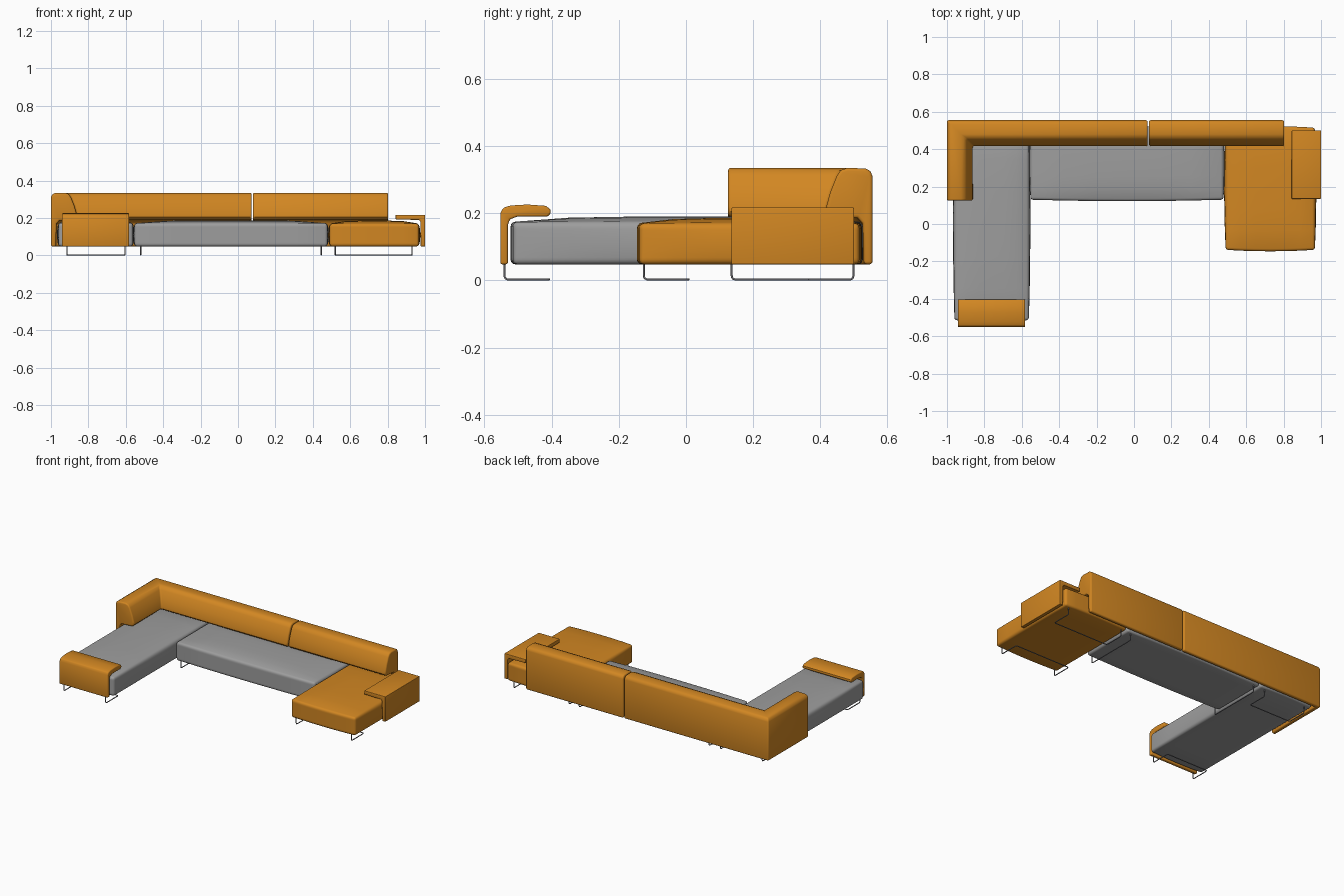
import bpy
import bmesh
import math
from mathutils import Vector

cube = bpy.data.objects.get("Cube")
if cube:
    bpy.data.objects.remove(cube, do_unlink=True)


def material(name, colour):
    mat = bpy.data.materials.new(name)
    mat.use_nodes = True
    mat.diffuse_color = (*colour, 1)
    mat.node_tree.nodes["Principled BSDF"].inputs["Base Color"].default_value = (*colour, 1)
    return mat


ORANGE = material("orange fabric", (0.64, 0.24, 0.016))
GREY = material("grey fabric", (0.34, 0.34, 0.34))
METAL = material("dark metal", (0.2, 0.2, 0.22))


def finish(bm, name, mat, rounding):
    """Round the hard edges, then make a smooth shaded object."""
    bmesh.ops.recalc_face_normals(bm, faces=bm.faces)
    hard = [e for e in bm.edges if e.calc_face_angle(0) > math.radians(45)]
    bmesh.ops.bevel(bm, geom=hard, offset=rounding, segments=3, profile=0.5,
                    affect='EDGES', clamp_overlap=True)
    mesh = bpy.data.meshes.new(name)
    bm.to_mesh(mesh)
    bm.free()
    mesh.materials.append(mat)
    obj = bpy.data.objects.new(name, mesh)
    bpy.context.collection.objects.link(obj)
    bpy.ops.object.select_all(action='DESELECT')
    obj.select_set(True)
    bpy.context.view_layer.objects.active = obj
    bpy.ops.object.shade_smooth_by_angle(angle=math.radians(40))
    return obj


def cushion(name, mat, x, y, z, crown=0.016, bulge=0.008):
    """Upholstered block with a crowned top and slightly bowed sides."""
    bm = bmesh.new()
    bmesh.ops.create_cube(bm, size=2)
    bmesh.ops.subdivide_edges(bm, edges=bm.edges[:], cuts=5, use_grid_fill=True)
    for v in bm.verts:
        u, w, t = v.co
        rise = (t + 1) / 2
        px = (x[0] + x[1]) / 2 + u * (x[1] - x[0]) / 2 + u * bulge * (1 - w * w) * (1 - t * t)
        py = (y[0] + y[1]) / 2 + w * (y[1] - y[0]) / 2 + w * bulge * (1 - u * u)
        pz = z[0] + rise * (z[1] - z[0]) + rise * crown * (1 - u ** 4) * (1 - w ** 4)
        v.co = (px, py, pz)
    return finish(bm, name, mat, 0.014)


def sweep(name, profile, stations, rounding=0.009):
    """Carry a (depth, height) profile along stations of (position, inward direction)."""
    bm = bmesh.new()
    rings = [[bm.verts.new((p[0] + n[0] * d, p[1] + n[1] * d, h)) for d, h in profile]
             for p, n in stations]
    count = len(profile)
    for a, b in zip(rings, rings[1:]):
        for i in range(count):
            j = (i + 1) % count
            bm.faces.new((a[i], a[j], b[j], b[i]))
    bm.faces.new(rings[0])
    bm.faces.new(rings[-1])
    return finish(bm, name, ORANGE, rounding)


def runner(name, corners, radius=0.012):
    """Bent metal wire with rounded corners."""
    pts = [Vector(c) for c in corners]
    path = [pts[0]]
    for a, b, c in zip(pts, pts[1:], pts[2:]):
        p, q = b + (a - b).normalized() * radius, b + (c - b).normalized() * radius
        for k in range(5):
            t = k / 4
            path.append(p * (1 - t) ** 2 + b * 2 * t * (1 - t) + q * t * t)
    path.append(pts[-1])
    curve = bpy.data.curves.new(name, 'CURVE')
    curve.dimensions = '3D'
    curve.bevel_depth = 0.003
    curve.bevel_resolution = 2
    spline = curve.splines.new('POLY')
    spline.points.add(len(path) - 1)
    for point, co in zip(spline.points, path):
        point.co = (*co, 1)
    curve.materials.append(METAL)
    bpy.context.collection.objects.link(bpy.data.objects.new(name, curve))


# Seats
cushion("chaise_seat", GREY, (-0.96, -0.562), (-0.514, 0.518), (0.048, 0.174))
cushion("middle_seat", GREY, (-0.553, 0.478), (0.13, 0.515), (0.048, 0.172))
cushion("end_seat", ORANGE, (0.49, 0.967), (-0.138, 0.515), (0.048, 0.17))

# Backrests: thin rear panel carrying a sloped cushion
BACK = [(0, 0.048), (0, 0.31), (0.006, 0.325), (0.02, 0.333), (0.075, 0.335),
        (0.095, 0.328), (0.107, 0.31), (0.125, 0.265), (0.137, 0.222), (0.138, 0.205),
        (0.125, 0.19), (0.045, 0.186), (0.03, 0.17), (0.026, 0.048)]
sweep("straight_backrest", BACK, [((0.08, 0.555), (0, -1)), ((0.803, 0.555), (0, -1))])
sweep("corner_backrest", BACK, [((0.073, 0.555), (0, -1)), ((-1, 0.555), (1, -1)),
                                ((-1, 0.125), (1, 0))])

# Folded armrests: upright panel with a flat shelf over the seat
SHELF = [(0, 0.048), (0, 0.217), (0.157, 0.217), (0.157, 0.192), (0.032, 0.19),
         (0.025, 0.18), (0.023, 0.048)]
sweep("side_armrest", SHELF, [((1, 0.135), (-1, 0)), ((1, 0.5), (-1, 0))], 0.003)
SOFT = [(0, 0.048), (0, 0.2), (0.008, 0.216), (0.03, 0.223), (0.08, 0.226), (0.135, 0.222),
        (0.148, 0.212), (0.15, 0.2), (0.14, 0.19), (0.05, 0.19), (0.028, 0.182), (0.022, 0.165),
        (0.022, 0.048)]
sweep("chaise_armrest", SOFT, [((-0.942, -0.552), (0, 1)), ((-0.582, -0.552), (0, 1))], 0.006)

# Sled legs under the chaise and end seat, front and rear
TOP, FLOOR = 0.055, 0.003
for name, x0, x1, front in (("chaise", -0.915, -0.605, -0.54), ("end_seat", 0.52, 0.93, -0.125)):
    for side, y, step in (("front", front, 0.133), ("rear", 0.498, -0.133)):
        runner(f"{name}_{side}_leg", [
            (x0, y, TOP), (x0, y, FLOOR), (x0, y + step, FLOOR),
            (x1, y + step, FLOOR), (x1, y, FLOOR), (x1, y, TOP)])

# Long runners under the middle seat
for name, x in (("right", -0.52), ("left", 0.445)):
    runner(f"middle_{name}_leg", [(x, 0.136, TOP), (x, 0.136, FLOOR),
                                  (x, 0.498, FLOOR), (x, 0.498, TOP)])
